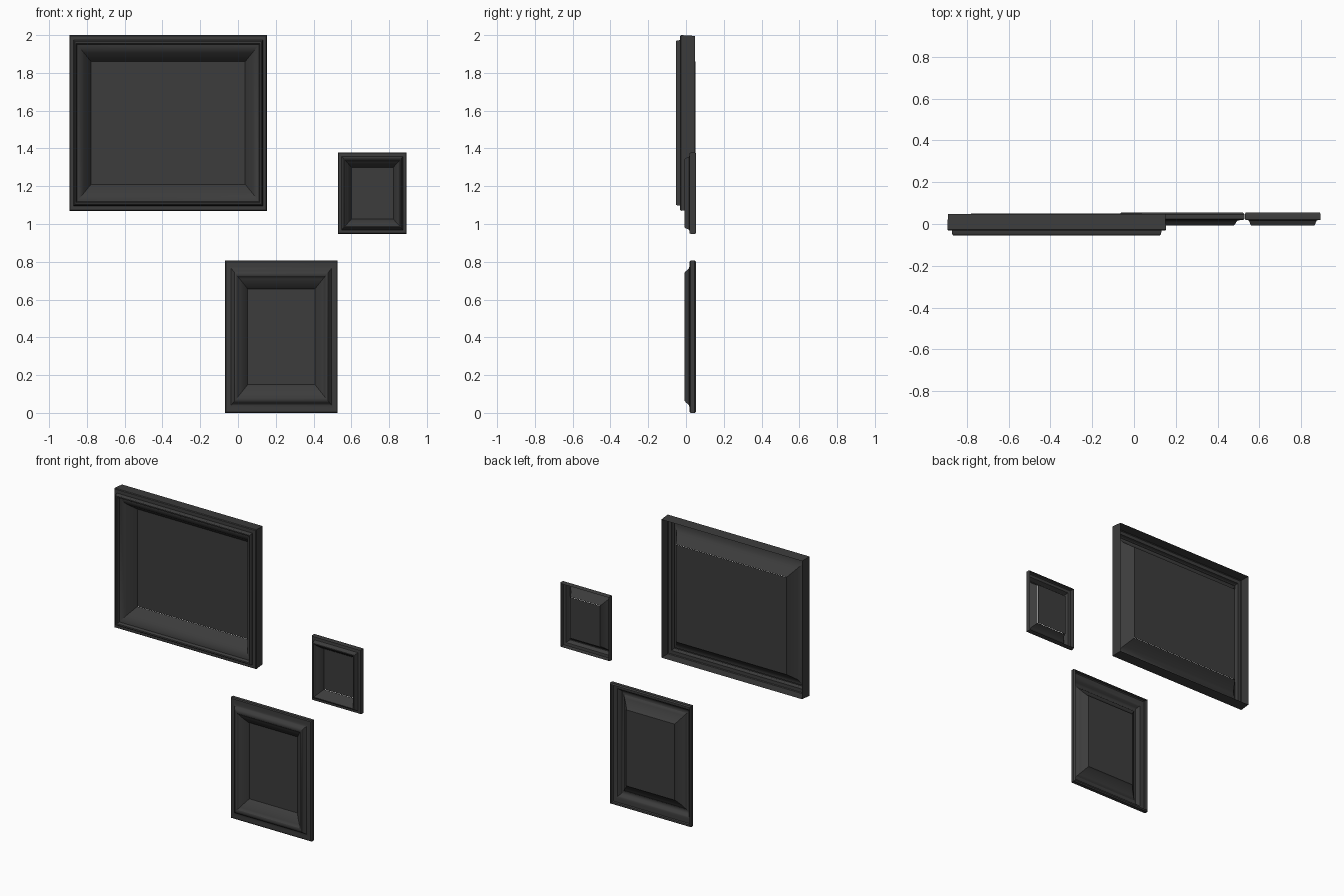
import bpy, bmesh, math

if "Cube" in bpy.data.objects:
    bpy.data.objects.remove(bpy.data.objects["Cube"])


def finish(name, bm, angle=28):
    me = bpy.data.meshes.new(name)
    bm.to_mesh(me)
    bm.free()
    ob = bpy.data.objects.new(name, me)
    bpy.context.collection.objects.link(ob)
    bpy.ops.object.select_all(action='DESELECT')
    ob.select_set(True)
    bpy.context.view_layer.objects.active = ob
    bpy.ops.object.shade_smooth_by_angle(angle=math.radians(angle))
    mat = bpy.data.materials.get("dark_frame") or bpy.data.materials.new("dark_frame")
    mat.diffuse_color = (0.045, 0.045, 0.045, 1)
    mat.use_nodes = True
    mat.node_tree.nodes["Principled BSDF"].inputs["Base Color"].default_value = mat.diffuse_color
    me.materials.append(mat)
    return ob


def ring(bm, box, ix, iz, y):
    x0, x1, z0, z1 = box
    return [bm.verts.new(p) for p in ((x0 + ix, y, z0 + iz), (x1 - ix, y, z0 + iz),
                                      (x1 - ix, y, z1 - iz), (x0 + ix, y, z1 - iz))]


def picture(name, box, wx, wz, profile, panel_y):
    # hollow mitred moulding: the profile is (fraction of width, depth)
    bm = bmesh.new()
    rings = [ring(bm, box, t * wx, t * wz, y) for t, y in profile]
    for a, b in zip(rings, rings[1:]):
        for i in range(4):
            j = (i + 1) % 4
            bm.faces.new((a[i], a[j], b[j], b[i]))
    finish(name + "_moulding", bm)
    # flat picture panel filling the opening
    bm = bmesh.new()
    bm.faces.new(ring(bm, box, wx, wz, panel_y))
    finish(name + "_panel", bm)


# deep profile: tall outer wall, raised lip, two-stage slope to the panel
deep = [(0.03, 0.047), (0.0, -0.026), (0.03, -0.031), (0.19, -0.032), (0.20, -0.045),
        (0.22, -0.051), (0.25, -0.054), (0.31, -0.053), (0.34, -0.046), (0.36, -0.036),
        (0.42, -0.034), (0.62, -0.016), (0.66, -0.012), (0.95, 0.041), (1.0, 0.050)]

# shallow profile: thin outer wall, rounded ogee, slope to the panel
shallow = [(0.05, 0.054), (0.0, 0.046), (0.0, 0.024), (0.04, 0.019), (0.20, 0.018),
           (0.27, 0.016), (0.32, 0.010), (0.37, -0.001), (0.43, -0.007), (0.49, -0.008),
           (0.55, -0.005), (0.60, 0.003), (0.65, 0.006), (0.78, 0.018), (0.97, 0.040), (1.0, 0.048)]

picture("large_frame", (-0.893, 0.153, 1.07, 2.0), 0.115, 0.140, deep, 0.052)
picture("medium_frame", (-0.069, 0.528, 0.0, 0.806), 0.120, 0.149, shallow, 0.048)
picture("small_frame", (0.53, 0.893, 0.948, 1.378), 0.071, 0.078, shallow, 0.051)
